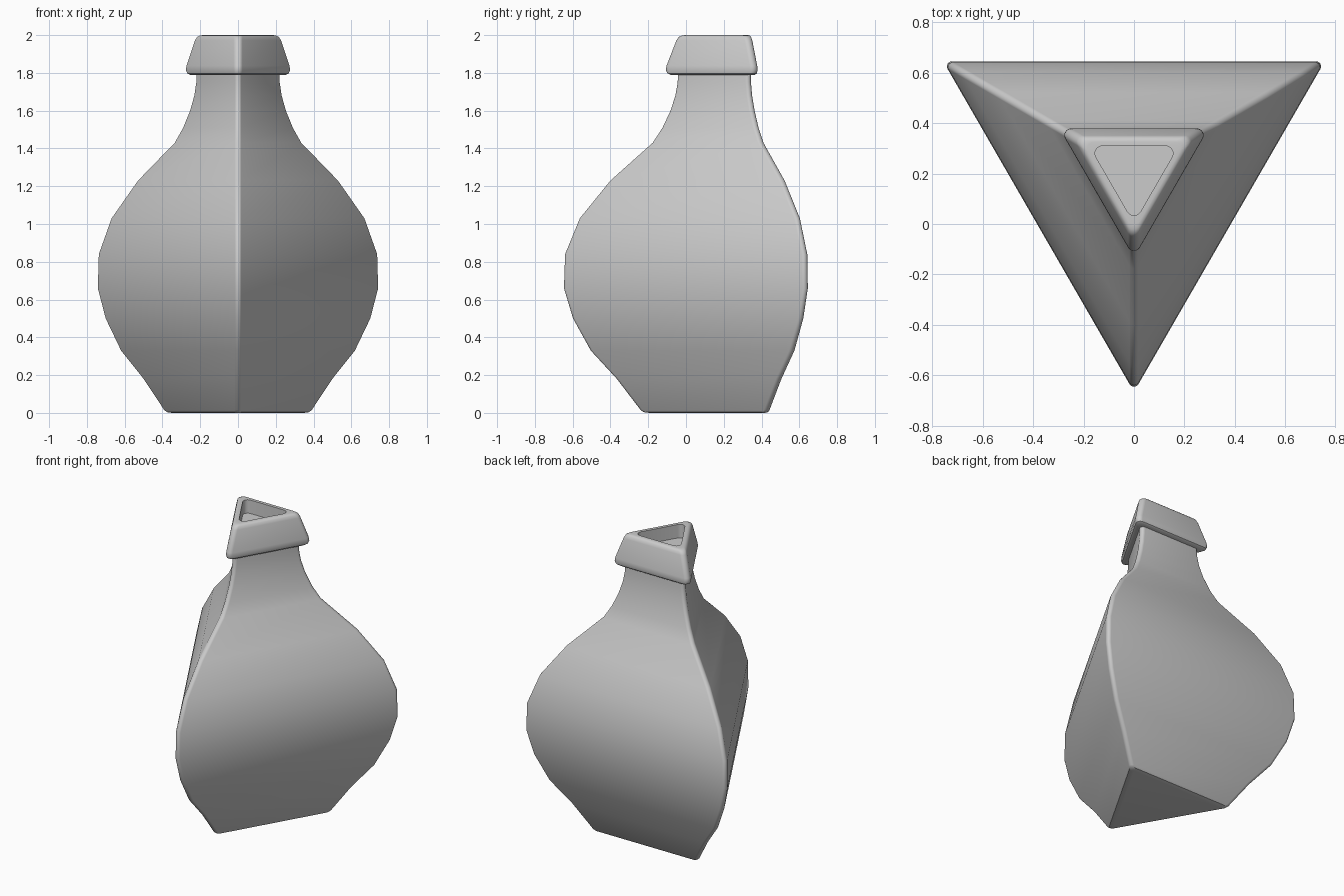
import bpy, bmesh
from math import cos, sin, radians

if "Cube" in bpy.data.objects:
    bpy.data.objects.remove(bpy.data.objects["Cube"])

CY = 0.208   # centre line of the triangular bottle
STEPS = 6    # segments per rounded corner


def ring(bm, a, r, z):
    """Rounded triangle with inradius a and corner radius r, one tip facing -y."""
    verts = []
    for k in range(3):
        mid = radians(-90 + 120 * k)
        cx, cy = 2 * (a - r) * cos(mid), 2 * (a - r) * sin(mid)
        for i in range(STEPS + 1):
            t = mid + radians(-60 + 120 * i / STEPS)
            verts.append(bm.verts.new((cx + r * cos(t), CY + cy + r * sin(t), z)))
    return verts


def loft(name, profile):
    """Stack rounded triangles given as (inradius, corner radius, z) and cap both ends."""
    bm = bmesh.new()
    rings = [ring(bm, *p) for p in profile]
    for lo, hi in zip(rings, rings[1:]):
        n = len(lo)
        for i in range(n):
            j = (i + 1) % n
            bm.faces.new((lo[i], lo[j], hi[j], hi[i]))
    bm.faces.new(rings[0][::-1])
    bm.faces.new(rings[-1])
    bmesh.ops.recalc_face_normals(bm, faces=bm.faces[:])
    mesh = bpy.data.meshes.new(name)
    bm.to_mesh(mesh)
    bm.free()
    ob = bpy.data.objects.new(name, mesh)
    bpy.context.collection.objects.link(ob)
    bpy.ops.object.select_all(action='DESELECT')
    ob.select_set(True)
    bpy.context.view_layer.objects.active = ob
    bpy.ops.object.shade_smooth_by_angle(angle=radians(35))
    return ob


# Bulging body narrowing into the neck
body = [(0.21, 0.0), (0.226, 0.004), (0.234, 0.015), (0.297, 0.18),
        (0.366, 0.33), (0.413, 0.50), (0.437, 0.66), (0.434, 0.84),
        (0.395, 1.03), (0.314, 1.23), (0.202, 1.43), (0.176, 1.51),
        (0.155, 1.60), (0.142, 1.68), (0.136, 1.75), (0.135, 1.81)]
loft("bottle_body", [(a, 0.02, z) for a, z in body])

# Flared lip with a shallow triangular recess
lip = [(0.13, 1.79), (0.158, 1.79), (0.167, 1.798), (0.171, 1.815),
       (0.169, 1.838), (0.143, 1.972), (0.137, 1.99), (0.128, 1.998),
       (0.118, 2.0)]
loft("bottle_lip", [(a, 0.027, z) for a, z in lip]
     + [(0.102, 0.03, 2.0), (0.102, 0.03, 1.91)])
